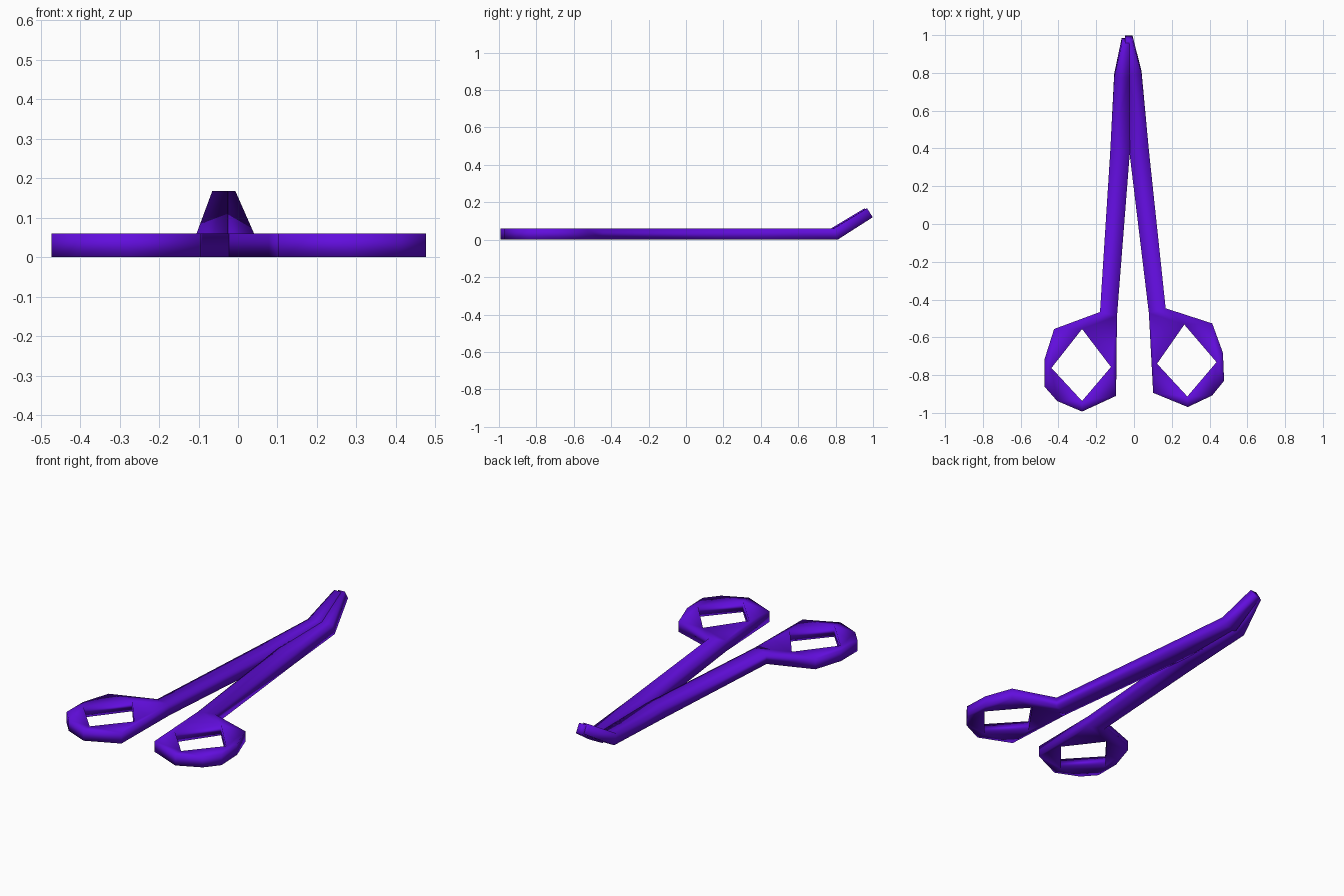
import bpy
import bmesh
from mathutils import Matrix, Vector

cube = bpy.data.objects.get("Cube")
if cube:
    bpy.data.objects.remove(cube, do_unlink=True)

purple = bpy.data.materials.new("purple")
purple.use_nodes = True
colour = (0.12, 0.004, 0.72, 1)
purple.diffuse_color = colour
purple.node_tree.nodes["Principled BSDF"].inputs["Base Color"].default_value = colour

THICK = 0.06

# Outline of one half: grip rim, diamond finger hole, then blade stations
RIM = [(-.18, -.466), (-.423, -.556), (-.473, -.714), (-.473, -.862),
       (-.407, -.937), (-.275, -.993), (-.095, -.91), (-.09, -.487)]
HOLE = [(-.437, -.762), (-.275, -.556), (-.122, -.757), (-.275, -.937)]
# outer x, inner x, bottom y, bottom z, top y, top z
BLADE = [(-.126, -.022, .38, 0, .38, THICK),
         (-.105, -.025, .795, 0, .775, THICK),
         (-.065, -.025, .985, .12, .955, .168)]


def make_half(name):
    bm = bmesh.new()
    layers = []
    for top in (0, 1):
        verts = [bm.verts.new((x, y, THICK * top)) for x, y in RIM + HOLE]
        for outer, inner, *yz in BLADE:
            y, z = yz[2 * top:2 * top + 2]
            verts += [bm.verts.new((outer, y, z)), bm.verts.new((inner, y, z))]
        layers.append(verts)

    # Flat faces around the hole (8-11) and along the blade (12-17)
    faces = [(0, 1, 9), (1, 2, 8, 9), (2, 3, 8), (3, 4, 8), (4, 5, 11, 8),
             (5, 6, 11), (6, 10, 11), (6, 7, 10), (7, 9, 10), (7, 0, 9),
             (0, 7, 13, 12), (12, 13, 15, 14), (14, 15, 17, 16)]
    for verts in layers:
        for face in faces:
            bm.faces.new([verts[i] for i in face])

    # Walls join the two layers along every open edge
    low, high = layers
    for a, b in [(i, j) for f in faces for i, j in zip(f, f[1:] + f[:1])]:
        edge = bm.edges.get((low[a], low[b]))
        if len(edge.link_faces) == 1:
            bm.faces.new([low[a], low[b], high[b], high[a]])
    bmesh.ops.recalc_face_normals(bm, faces=bm.faces)

    mesh = bpy.data.meshes.new(name)
    bm.to_mesh(mesh)
    bm.free()
    mesh.materials.append(purple)
    obj = bpy.data.objects.new(name, mesh)
    bpy.context.collection.objects.link(obj)
    return obj


right_half = make_half("right_scissor_half")
left_half = make_half("left_scissor_half")

# The other half is mirrored and swung slightly so the blades cross
pivot = Vector((-.29, -.75, 0))
swing = (Matrix.Translation(pivot) @ Matrix.Rotation(.042, 4, 'Z')
         @ Matrix.Translation(-pivot))
left_half.data.transform(swing @ Matrix.Scale(-1, 4, (1, 0, 0)))
left_half.data.flip_normals()

for half in (right_half, left_half):
    half.data.shade_smooth()
